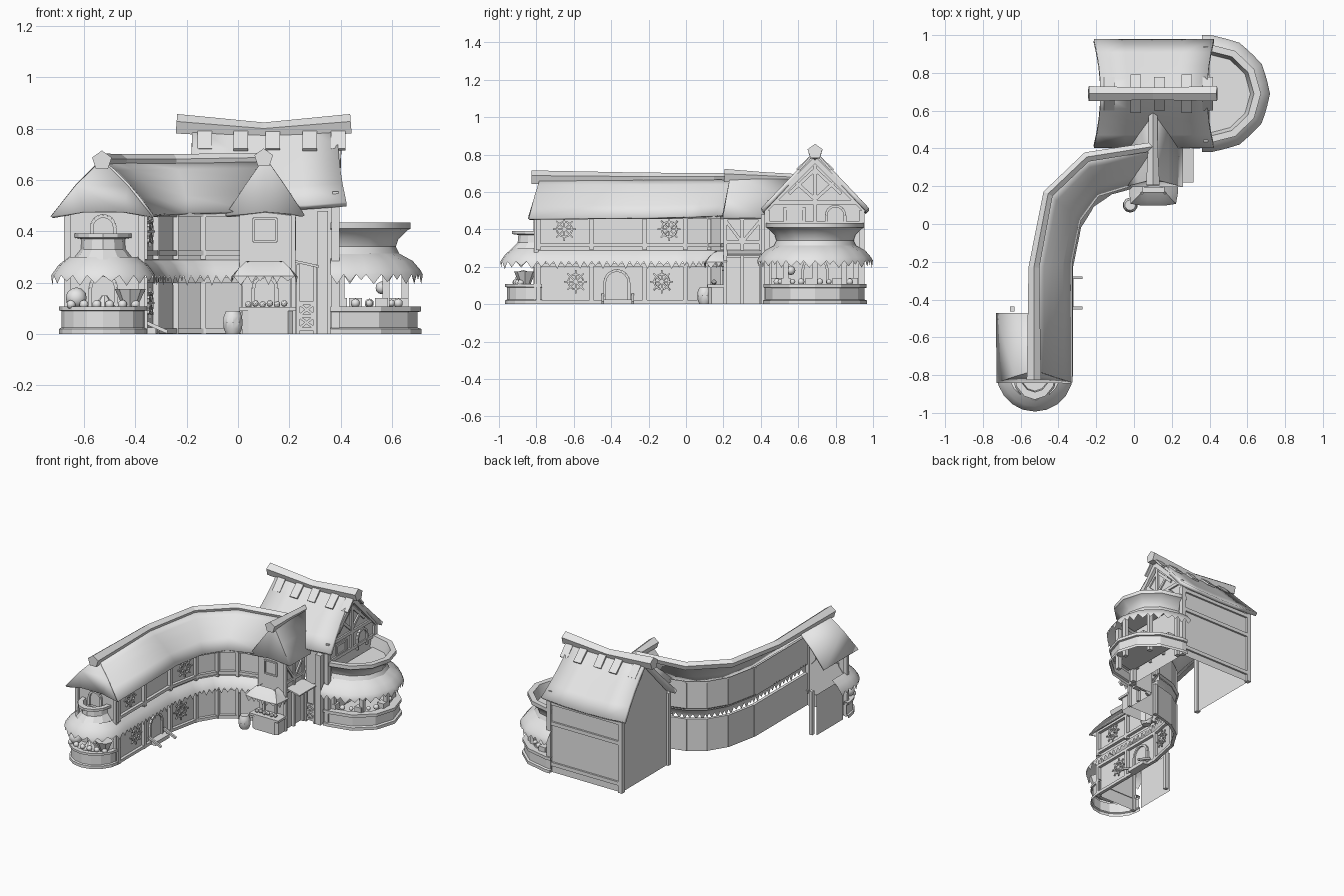
import bpy, bmesh, math
from mathutils import Vector as V

cube = bpy.data.objects.get("Cube")
if cube:
    bpy.data.objects.remove(cube)

grey = bpy.data.materials.new("plain_grey")
grey.use_nodes = True
grey.diffuse_color = (0.8, 0.8, 0.8, 1)
grey.node_tree.nodes["Principled BSDF"].inputs["Base Color"].default_value = (0.8, 0.8, 0.8, 1)
UP = V((0, 0, 1))


class Part:
    """Collects simple shapes into one named mesh."""
    def __init__(self, name):
        self.name, self.bm = name, bmesh.new()

    def face(self, pts):
        self.bm.faces.new([self.bm.verts.new(p) for p in pts])

    def sheet(self, rows):
        g = [[self.bm.verts.new(p) for p in r] for r in rows]
        for a, b in zip(g, g[1:]):
            for i in range(len(a) - 1):
                self.bm.faces.new((a[i], a[i + 1], b[i + 1], b[i]))

    def wall(self, path, lo, hi):
        self.sheet([[(x, y, z) for x, y in path] for z in (lo, hi)])

    def beam(self, a, b, w=0.02):
        self.tube([a, b], [w * 0.71] * 2, 4)

    def tube(self, pts, radii, n=5):
        pts, rings = [V(p) for p in pts], []
        for i, p in enumerate(pts):
            t = (pts[min(i + 1, len(pts) - 1)] - pts[max(i - 1, 0)]).normalized()
            side = t.cross(UP) if abs(t.z) < 0.99 else V((1, 0, 0))
            side.normalize()
            up = side.cross(t)
            start = math.pi / 4 if n == 4 else math.pi / 2
            angles = [start + math.tau * k / n for k in range(n)]
            rings.append([self.bm.verts.new(p + radii[i] * (side * math.cos(a) + up * math.sin(a)))
                          for a in angles])
        for a, b in zip(rings, rings[1:]):
            for k in range(n):
                self.bm.faces.new((a[k], a[k - 1], b[k - 1], b[k]))
        self.bm.faces.new(rings[0])
        self.bm.faces.new(rings[-1])

    def box(self, lo, hi):
        (x, y, z), (X, Y, Z) = lo, hi
        self.wall([(x, y), (X, y), (X, Y), (x, Y), (x, y)], z, Z)
        for h in (z, Z):
            self.face([(x, y, h), (X, y, h), (X, Y, h), (x, Y, h)])

    def ball(self, c, r):
        made = bmesh.ops.create_icosphere(self.bm, subdivisions=2, radius=r)
        bmesh.ops.translate(self.bm, verts=made["verts"], vec=c)

    def arch(self, base, u, n, w, h):
        base, u, n = V(base), V(u), V(n)
        r, s = w / 2, h - w / 2
        curve = [base + u * r * math.cos(a) + UP * (s + r * math.sin(a))
                 for a in [math.pi * k / 8 for k in range(9)]]
        path = [base + u * r] + curve + [base - u * r]
        self.face([p + n * 0.004 for p in path])
        for a, b in zip(path, path[1:]):
            self.beam(a + n * 0.008, b + n * 0.008, 0.014)

    def wheel(self, c, u, n, r=0.04):
        c, u, n = V(c) + V(n) * 0.008, V(u), V(n)
        spot = lambda k, q: c + (u * math.cos(k * math.pi / 8) + UP * math.sin(k * math.pi / 8)) * q
        for k in range(16):
            self.beam(spot(k, r), spot(k + 1, r), 0.009)
            if k % 2 == 0:
                self.beam(c, spot(k, r * 1.55), 0.008)

    def done(self, smooth=False, thick=0):
        bmesh.ops.remove_doubles(self.bm, verts=self.bm.verts, dist=0.0002)
        bmesh.ops.recalc_face_normals(self.bm, faces=self.bm.faces)
        mesh = bpy.data.meshes.new(self.name)
        self.bm.to_mesh(mesh)
        self.bm.free()
        mesh.materials.append(grey)
        ob = bpy.data.objects.new(self.name, mesh)
        bpy.context.collection.objects.link(ob)
        if thick:
            mod = ob.modifiers.new("thickness", "SOLIDIFY")
            mod.thickness, mod.offset = thick, 0
        if smooth:
            bpy.ops.object.select_all(action="DESELECT")
            ob.select_set(True)
            bpy.context.view_layer.objects.active = ob
            bpy.ops.object.shade_smooth_by_angle(angle=math.radians(35))


def resample(path, step):
    path = [V(p) for p in path]
    out = []
    for a, b in zip(path, path[1:]):
        n = max(1, round((b - a).length / step))
        out += [a.lerp(b, k / n) for k in range(n)]
    return out + [path[-1]]


def offset(path, d, z):
    out = []
    for i, p in enumerate(path):
        t = (path[min(i + 1, len(path) - 1)] - path[max(i - 1, 0)]).normalized()
        out.append(V((p.x + t.y * d, p.y - t.x * d, z)))
    return out


def half_ring(c, rx, ry, z, a0, n=7, back=0.0):
    """Half ellipse; back adds a straight run at both ends."""
    pts = [V((c[0] + rx * math.cos(a), c[1] + ry * math.sin(a), z))
           for a in [a0 + math.pi * k / (n - 1) for k in range(n)]]
    run = V((math.cos(a0 + math.pi / 2), math.sin(a0 + math.pi / 2), 0)) * -back
    return [pts[0] + run] + pts + [pts[-1] + run] if back else pts


def awning(name, path, profile, drop=0.04):
    part = Part(name)
    part.sheet([offset(path, d, z) for d, z in profile])
    edge = offset(path, *profile[-1])
    for k, (a, b) in enumerate(zip(edge, edge[1:])):
        part.face([a, b, (a + b) / 2 - UP * (drop - 0.008 * (k % 3))])
    part.done(smooth=True)


# Curved wing: walls, frame, awning
end_c = (-0.525, -0.79)
wing = [V(p + (0,)) for p in [(-.375, -.79), (-.375, -.22), (-.33, 0), (-.25, .13), (-.14, .205), (.02, .25)]]
wall = Part("wing_wall")
for lo, hi in ((0, 0.22), (0.28, 0.48)):
    wall.wall([p.xy for p in wing], lo, hi)
wall.done()
frame = Part("wing_timbers")
face_line = offset(wing, 0.011, 0)
for z in (0.012, 0.21, 0.315, 0.465):
    for a, b in zip(face_line, face_line[1:]):
        frame.beam(a + UP * z, b + UP * z, 0.02)
for p in resample(face_line, 0.24):
    frame.beam(p, p + UP * 0.22, 0.022)
    frame.beam(p + UP * 0.29, p + UP * 0.47, 0.022)
frame.done()
around = half_ring(end_c, 0.15, 0.15, 0, math.pi, 11)
awning("wing_awning", resample([(-.675, -.65, 0)] + around + wing[1:], 0.042),
       [(-.015, 0.30), (0.025, 0.268), (0.053, 0.228)])

# Wheel windows, door and steps of the wing
trim = Part("wing_windows")
for y, z in ((-.65, .4), (-.09, .4), (-.59, .12), (-.13, .12)):
    trim.wheel((-.375 if y < -.2 else -.35, y, z), (0, 1, 0) if y < -.2 else (.2, .98, 0), (1, 0, 0))
trim.arch((-.375, -.37, 0), (0, 1, 0), (1, 0, 0), 0.13, 0.18)
trim.box((-.375, -.44, 0), (-.32, -.29, 0.025))
for y in (-.445, -.285):
    trim.beam((-.37, y, 0.05), (-.275, y, 0.008), 0.014)
trim.done()

# Wing roof with its ridge log
ridge = [V(p) for p in [(-.53, -.775, .675), (-.53, -.23, .673), (-.455, .16, .673), (-.25, .355, .673), (.1, .41, .68)]]
eave = [V(p) for p in [(-.33, -.84, .455), (-.33, -.2, .46), (-.285, .02, .465), (-.19, .15, .47), (.07, .23, .475)]]
roof = Part("wing_roof")
roof.sheet([[a.lerp(b, t) + UP * 0.07 * t * (1 - t) for a, b in zip(ridge, eave)] for t in (0, .25, .5, .75, 1)])
back = [(-.53, .675), (-.63, .575), (-.725, .455)]
left = [(x, -.775 - .29 * (.675 - z), z) for x, z in back]
right = [(-1.058 - x, y, z) for x, y, z in left]
roof.sheet([left, [(x, -.47, z) for x, z in back]])
roof.face(left + [(-.6, -.835, .475), (-.45, -.835, .475)] + right[:0:-1])
roof.done(smooth=True, thick=0.012)
log = Part("wing_ridge_log")
log.tube([ridge[0] - V((0, .05, 0))] + ridge[1:], [0.04, 0.03, 0.028, 0.028, 0.025])
log.done()

# Rounded stall at the end of the wing
stall = Part("end_stall")
stall.sheet([half_ring(end_c, r, r + 0.005, z, math.pi, 9, 0.02) for r, z in
             ((.172, 0), (.172, .02), (.163, .025), (.163, .09), (.172, .092), (.172, .107), (.14, .107), (.14, .085))])
stall.face(half_ring(end_c, 0.145, 0.145, 0.085, math.pi, 9))
stall.wall([(-.675, -.795), (-.375, -.795)], 0, .48)
stall.arch((-.525, -.8, .1), (1, 0, 0), (0, -1, 0), 0.1, 0.13)
stall.arch((-.525, -.8, .36), (1, 0, 0), (0, -1, 0), 0.09, 0.1)
stall.wall([(-.68, -.74), (-.68, -.45)], 0, .28)
for x, y in ((-.665, -.8), (-.375, -.8), (-.645, -.45)):
    stall.beam((x, y, 0), (x, y, 0.3 if y > -.5 else 0.47), 0.025)
stall.done()
balcony = Part("end_balcony")
balcony.sheet([half_ring(end_c, r, r * 1.25, z, math.pi, 7) for r, z in
               ((.12, .29), (.088, .33), (.085, .37), (.112, .375), (.112, .392), (.08, .392), (.075, .34))])
balcony.face(half_ring(end_c, 0.077, 0.096, 0.345, math.pi, 7))
balcony.done()
goods = Part("end_goods")
goods.ball((-.63, -.87, .14), 0.042)
goods.tube([(-.52, -.87, .085), (-.52, -.87, .15)], [0.06, 0.01], 8)
goods.tube([(-.42, -.86, .1), (-.42, -.86, .175)], [0.025, 0.06], 8)
for k in range(6):
    goods.ball((-.65 + .05 * k, -.91 + .003 * (k - 2) ** 2, .115), 0.018)
goods.done(smooth=True)

# Front bay: open-backed walls, roof, awning and counter
bay = Part("bay_walls")
bay.wall([(.005, .26), (.005, .21), (.215, .21), (.215, .42)], .25, .48)
bay.wall([(.015, .26), (.015, .21), (.205, .21), (.205, .42)], 0, .25)
bay.wall([(.015, .21), (.015, .135), (.04, .12), (.195, .12), (.215, .135), (.215, .21)], 0, .09)
bay.box((.005, .115, .09), (.225, .21, .105))
bay.arch((.105, .208, .105), (1, 0, 0), (0, -1, 0), 0.09, 0.12)
for a, b in (((.06, .36), (.06, .45)), ((.15, .36), (.15, .45)), ((.06, .36), (.15, .36)), ((.06, .45), (.15, .45))):
    bay.beam((a[0], .208, a[1]), (b[0], .208, b[1]), 0.01)
for y in (.21, .3, .4):
    bay.beam((.215, y, 0), (.215, y, .47), 0.018)
for z in (.27, .33, .46):
    bay.beam((.215, .21, z), (.215, .42, z), 0.018)
for y0, y1 in ((.21, .3), (.4, .3)):
    bay.beam((.217, y0, .45), (.217, y1, .33), 0.016)
bay.done()
cap = Part("bay_roof")
for s in (-1, 1):
    prof = [(.105, .685), (.105 + s * .075, .575), (.105 + s * .15, .46)]
    edge = [(x, .24 - .18 * (.685 - z), z) for x, z in prof]
    cap.sheet([edge, [(x, .62 - .9 * (.685 - z), z) for x, z in prof]])
    cap.face(edge + [(.105, .2, .475)])
cap.done(smooth=True, thick=0.012)
log = Part("bay_ridge_log")
log.tube([(.1, .205, .685), (.1, .4, .68), (.1, .6, .67)], [0.038, 0.027, 0.025])
log.done()
front = [(.01, .22, 0), (.005, .13, 0), (.2, .13, 0), (.2, .22, 0)]
awning("bay_awning", resample(front, 0.032), [(-.04, .285), (.005, .255), (.032, .225)], 0.035)
keg = Part("barrel")
keg.tube([(-.02, .1, z) for z in (0, .02, .045, .07, .09)], [.028, .037, .04, .037, .028], 10)
keg.done(smooth=True)
snack = Part("bay_goods")
for k in range(6):
    snack.ball((.04 + .028 * k, .15, .115 + .004 * (k % 2)), 0.013)
snack.done()

# Side porch beside the bay
porch = Part("side_porch")
porch.sheet([[(x, y, z) for y in (.22, .3, .4)] for x, z in ((.2, .287), (.26, .275), (.315, .262))])
porch.done(thick=0.01)
gate = Part("side_gate")
gate.beam((.33, .42, 0), (.33, .42, .48), 0.04)
for x in (.235, .3):
    gate.beam((x, .405, 0), (x, .405, .27), 0.014)
for z in (.02, .07, .12):
    gate.beam((.235, .405, z), (.3, .405, z), 0.012)
for z in (.02, .07):
    gate.beam((.235, .405, z), (.3, .405, z + .05), 0.01)
    gate.beam((.3, .405, z), (.235, .405, z + .05), 0.01)
gate.done()

# Tall back house, open towards the wing
x0, x1, y0, y1, ym = -.165, .38, .435, .94, .69
house = Part("house_walls")
for x in (x0, x1):
    house.face([(x, y0, 0), (x, y1, 0), (x, y1, .5), (x, ym, .77), (x, y0, .5)])
house.wall([(x0, y1), (x1, y1)], 0, .51)
house.wall([(.215, y0), (x1, y0)], 0, .51)
house.done()
wood = Part("house_timbers")
for x in (x0, x1):
    for y in (y0, y1):
        wood.beam((x, y, 0), (x, y, .5), 0.03)
for z in (.06, .34, .48):
    wood.beam((x0, y1, z), (x1, y1, z), 0.025)
for s in (-1, 1):
    wood.beam((x1, ym + s * .27, .50), (x1 + .01, ym, .77), 0.028)
    wood.beam((x1, ym + s * .14, .59), (x1, ym, .72), 0.018)
    wood.beam((x1, ym, .56), (x1, ym + s * .1, .65), 0.018)
    wood.beam((x1, .58 + s * .05, .43), (x1, .58 + s * .05, .52), 0.016)
    wood.beam((x1, .53, .475 + s * .035), (x1, .63, .475 + s * .035), 0.014)
for z in (.43, .545):
    wood.beam((x1, y0, z), (x1, y1, z), 0.022)
wood.beam((x1, ym, .43), (x1, ym, .76), 0.022)
wood.arch((x1, .8, .4), (0, 1, 0), (1, 0, 0), 0.1, 0.125)
wood.arch((x1, .69, .08), (0, 1, 0), (1, 0, 0), 0.13, 0.17)
wood.done()
top = Part("house_roof")
shingles = Part("house_shingles")
for s in (-1, 1):
    top.sheet([[(.105 + u * (.283 + .035 * t * t), ym + s * .28 * t, .80 - .295 * t - .015 * (1 - u * u))
                for u in (-1, -.5, 0, .5, 1)] for t in (0, .25, .5, .75, 1)])
    for k, x in enumerate((-.13, .01, .135, .28, .39)):
        w, tip = 0.028, 0.085 + 0.012 * (k % 2)
        shingles.sheet([[(x - w, ym + s * d, z), (x + w, ym + s * d, z)] for d, z in ((.02, .79), (tip, .718))])
top.done(smooth=True, thick=0.024)
shingles.done(thick=0.012)
log = Part("house_ridge_log")
log.tube([(-.24, ym, .815), (.1, ym, .79), (.44, ym, .815)], [0.042, 0.034, 0.042])
log.done()

# Round market turret on the house side
c, q = (.40, .69), -math.pi / 2
stand = Part("turret_counter")
stand.sheet([half_ring(c, r, r * .88, z, q, 7, .04) for r, z in
             ((.315, 0), (.315, .02), (.3, .025), (.3, .085), (.313, .088), (.313, .108), (.26, .108), (.26, .085))])
stand.face(half_ring(c, 0.265, 0.234, 0.085, q))
for p in half_ring(c, 0.25, 0.22, 0, q, 5):
    stand.beam(p, p + UP * 0.29, 0.028)
stand.done()
ring = resample(half_ring(c, 0.23, 0.22, 0, q, 7, .04), 0.036)
awning("turret_awning", ring, [(-.005, .315), (.05, .285), (.08, .25), (.09, .232)], 0.038)
deck = Part("turret_balcony")
deck.sheet([half_ring(c, r, r * .96, z, q, 7, .04) for r, z in
            ((.23, .31), (.215, .34), (.225, .37), (.262, .405), (.272, .41), (.272, .435), (.235, .435), (.215, .36))])
deck.face(half_ring(c, 0.22, 0.211, 0.365, q))
deck.done(smooth=True)
fare = Part("turret_goods")
for k, p in enumerate(half_ring(c, 0.24, 0.21, 0.12, q, 14)):
    if k % 3:
        fare.ball(p, 0.014 + 0.004 * (k % 2))
    else:
        fare.box(p - V((.025, .025, .03)), p + V((.025, .025, .02)))
fare.ball((.56, .56, .18), 0.025)
fare.done(smooth=True)
